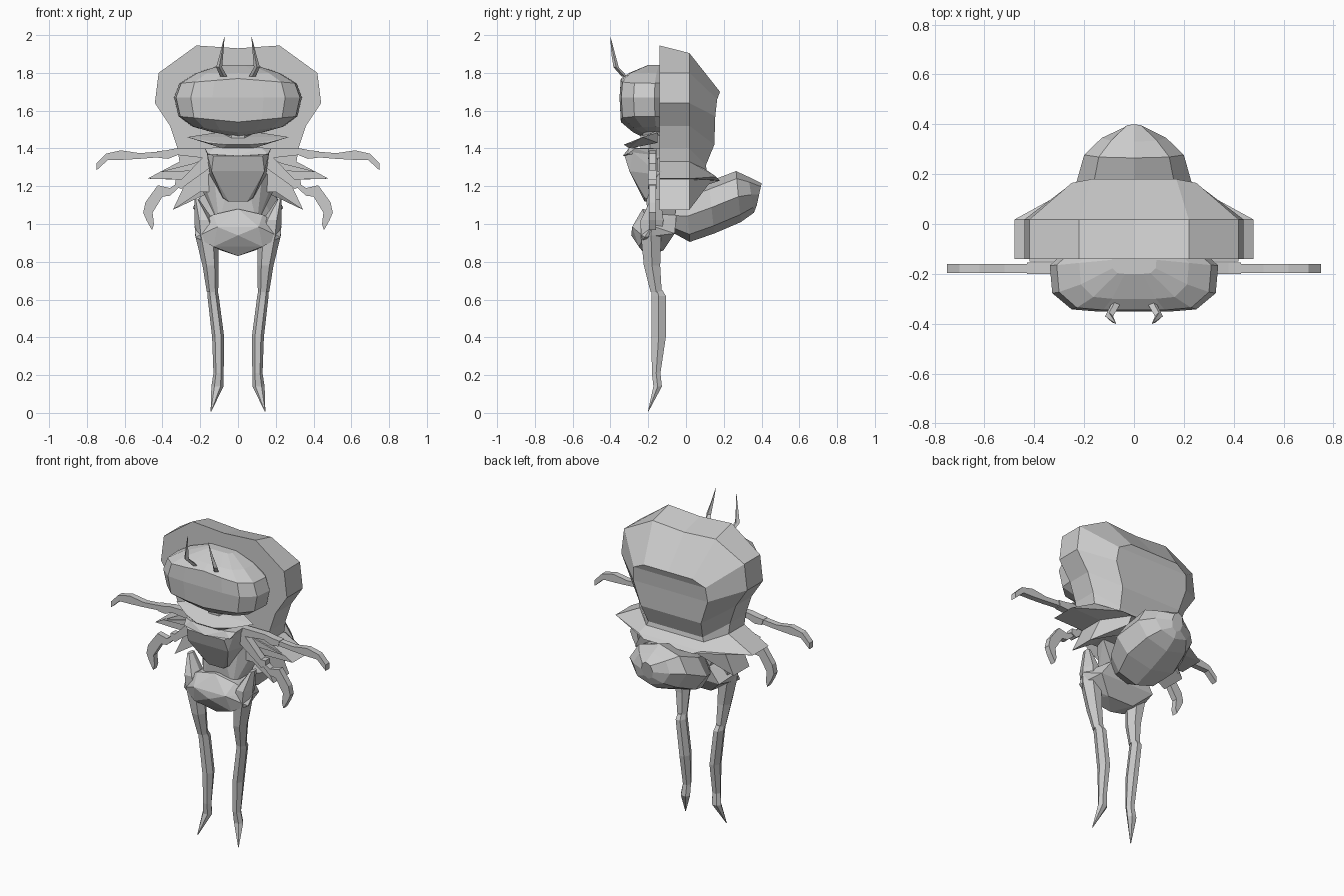
import bpy, bmesh, math

grey = bpy.data.materials.new("plain grey")
grey.diffuse_color = (0.6, 0.6, 0.6, 1)


def finish(name, bm):
    bmesh.ops.remove_doubles(bm, verts=bm.verts, dist=0.0005)
    bmesh.ops.recalc_face_normals(bm, faces=bm.faces)
    mesh = bpy.data.meshes.new(name)
    bm.to_mesh(mesh)
    bm.free()
    mesh.materials.append(grey)
    ob = bpy.data.objects.new(name, mesh)
    bpy.context.collection.objects.link(ob)
    return ob


def mirror_x(ob):
    ob.modifiers.new("mirror", 'MIRROR').use_mirror_merge = False


def loft(name, rings):
    """Skin closed rings of equal length and cap both ends."""
    bm = bmesh.new()
    vs = [[bm.verts.new(p) for p in r] for r in rings]
    n = len(vs[0])
    for a, b in zip(vs, vs[1:]):
        for i in range(n):
            j = (i + 1) % n
            bm.faces.new((a[i], a[j], b[j], b[i]))
    bm.faces.new(vs[0])
    bm.faces.new(vs[-1])
    return finish(name, bm)


def hull(name, pts):
    """Faceted convex body from half its corner points."""
    bm = bmesh.new()
    for x, y, z in pts:
        for s in ((1, -1) if x else (1,)):
            bm.verts.new((x * s, y, z))
    bmesh.ops.convex_hull(bm, input=bm.verts)
    bmesh.ops.dissolve_limit(bm, angle_limit=0.03, verts=bm.verts, edges=bm.edges)
    return finish(name, bm)


def plate(name, outline, y0, y1):
    """Side-to-side pair of limbs cut from an x-z outline."""
    mirror_x(loft(name, [[(x, y, z) for x, z in outline] for y in (y0, y1)]))


# Hood: spiked rim slab and a domed back that flares at the hem
rim = [(0, 1.93), (.22, 1.945), (.42, 1.80), (.44, 1.64), (.36, 1.52), (.32, 1.40),
       (.31, 1.33), (.48, 1.24), (.27, 1.235), (.345, 1.075), (.20, 1.17), (0, 1.17)]
back = [(0, .18, 1.70), (.17, .18, 1.70), (.25, .165, 1.66), (.26, .155, 1.57),
        (.21, .15, 1.42), (.19, .105, 1.31), (.20, .11, 1.285), (.22, .16, 1.25),
        (.17, .18, 1.23), (.14, .12, 1.21), (.10, .06, 1.19), (0, .05, 1.18)]
front = [(x, -.14, z) for x, z in rim]
mid = [(x, .018, z - (.04 if z > 1.9 else 0)) for x, z in rim]
bm = bmesh.new()
for s in (1, -1):
    r = [[bm.verts.new((x * s, y, z)) for x, y, z in ring] for ring in (front, mid, back)]
    for a, b in zip(r, r[1:]):
        for i in range(len(a) - 1):
            bm.faces.new((a[i], a[i + 1], b[i + 1], b[i]))
    bm.faces.new(r[0])
    axis = [bm.verts.new((0, y, z)) for x, y, z in back]
    for i in range(len(axis) - 1):
        bm.faces.new((r[2][i], r[2][i + 1], axis[i + 1], axis[i]))
finish("hood", bm)

# Head: wide, boxy plan stacked in height
plan = [(0, 0), (.40, 0), (.74, .04), (.97, .32), (1, .8), (.85, 1), (0, 1)]
plan += [(-x, t) for x, t in plan[-2:0:-1]]
levels = [(1.49, .15, -.23, -.14), (1.515, .24, -.28, -.13), (1.57, .315, -.345, -.12),
          (1.67, .338, -.352, -.12), (1.745, .31, -.345, -.12), (1.80, .22, -.30, -.12),
          (1.842, .09, -.20, -.13)]
loft("head", [[(x * w, y0 + t * (y1 - y0), z - .03 * (1 - abs(x)) * (z < 1.6) + .025 * (1 - abs(x)) * (z == 1.745))
               for x, t in plan] for z, w, y0, y1 in levels])


def ring(cx, cy, z, rx, ry, n=6):
    return [(cx + rx * math.cos(2 * math.pi * i / n), cy + ry * math.sin(2 * math.pi * i / n), z)
            for i in range(n)]


# Antennae
mirror_x(loft("antenna", [ring(*p, n=4) for p in (
    (.075, -.325, 1.78, .018, .015), (.10, -.37, 1.83, .016, .014),
    (.087, -.385, 1.90, .009, .01), (.072, -.40, 1.99, .001, .001))]))

# Neck, pointed collar and chest
loft("neck", [ring(0, -.19, z, .07, .06) for z in (1.38, 1.54)])
hull("collar", [(.27, -.23, 1.46), (.06, -.33, 1.42), (.08, -.30, 1.40), (.16, -.29, 1.43),
                (.11, -.15, 1.485), (.14, -.15, 1.43), (0, -.25, 1.455)])
hull("lapel", [(.175, -.27, 1.40), (.16, -.31, 1.37), (0, -.335, 1.36),
               (.12, -.30, 1.405), (.17, -.14, 1.40), (.16, -.14, 1.36)])
hull("chest", [(.165, -.28, 1.38), (.13, -.325, 1.36), (.14, -.30, 1.28), (.05, -.22, 1.12),
               (.08, -.22, 1.14), (.08, -.13, 1.12), (.16, -.13, 1.36), (.15, -.14, 1.26)])
hull("waist", [(.19, -.10, 1.24), (.13, -.17, 1.28), (.07, -.21, 1.13), (.19, -.05, 1.18),
               (.10, -.20, 1.0), (.10, -.06, 1.0)])

# Hips
hull("hips", [(0, -.23, 1.08), (.13, -.22, 1.05), (.23, -.18, .99), (.225, -.22, .93),
              (.11, -.285, .985), (0, -.29, .94), (.13, -.25, .88), (0, -.21, .83),
              (.09, -.12, .86), (.19, -.06, .95), (.12, -.05, 1.05)])

# Abdomen: bulb leaning up and back
bulb = [((-.10, .97), (-.08, 1.12), .10), ((.02, .905), (.00, 1.18), .18),
        ((.15, .95), (.12, 1.225), .24), ((.29, 1.01), (.265, 1.28), .20),
        ((.36, 1.06), (.33, 1.25), .13), ((.375, 1.10), (.40, 1.215), .04)]
rings = []
for (yb, zb), (yt, zt), w in bulb:
    r = []
    for i in range(8):
        a = 2 * math.pi * i / 8
        t = .5 + .5 * math.sin(a)
        r.append((w * math.cos(a), yb + t * (yt - yb), zb + t * (zt - zb)))
    rings.append(r)
loft("abdomen", rings)

# Legs: thigh and pointed shin
mirror_x(loft("thigh", [ring(*p) for p in (
    (.218, -.16, 1.13, .012, .03), (.18, -.18, 1.02, .05, .07), (.165, -.185, .94, .062, .062),
    (.145, -.18, .78, .043, .05), (.135, -.158, .64, .03, .034))]))
mirror_x(loft("shin", [ring(*p) for p in (
    (.135, -.155, .65, .026, .034), (.132, -.145, .62, .03, .044), (.105, -.145, .40, .032, .044),
    (.103, -.158, .21, .027, .026), (.109, -.15, .14, .032, .026), (.143, -.20, .008, .002, .002))]))

# Arms: upper pair held out, lower pair curling down
plate("upper_arm_raised", [(.14, 1.40), (.33, 1.40), (.38, 1.39), (.43, 1.385), (.42, 1.35),
                           (.37, 1.345), (.32, 1.365), (.14, 1.345)], -.20, -.155)
plate("forearm_raised", [(.40, 1.385), (.52, 1.375), (.62, 1.39), (.70, 1.372), (.75, 1.32),
                         (.75, 1.283), (.69, 1.338), (.61, 1.34), (.52, 1.345), (.40, 1.355)], -.197, -.16)
plate("upper_arm_lowered", [(.14, 1.37), (.18, 1.36), (.30, 1.235), (.33, 1.235), (.335, 1.20),
                            (.30, 1.185), (.27, 1.21), (.13, 1.31)], -.20, -.155)
plate("forearm_lowered", [(.31, 1.225), (.36, 1.19), (.425, 1.205), (.49, 1.115), (.502, 1.06),
                          (.485, 1.02), (.455, .967), (.445, 1.0), (.452, 1.06), (.40, 1.145),
                          (.36, 1.15), (.31, 1.195)], -.197, -.16)
# Rib spines between the arms and the hood
plate("rib_spine", [(.13, 1.36), (.24, 1.32), (.42, 1.275), (.26, 1.28), (.13, 1.30)], -.15, -.13)
